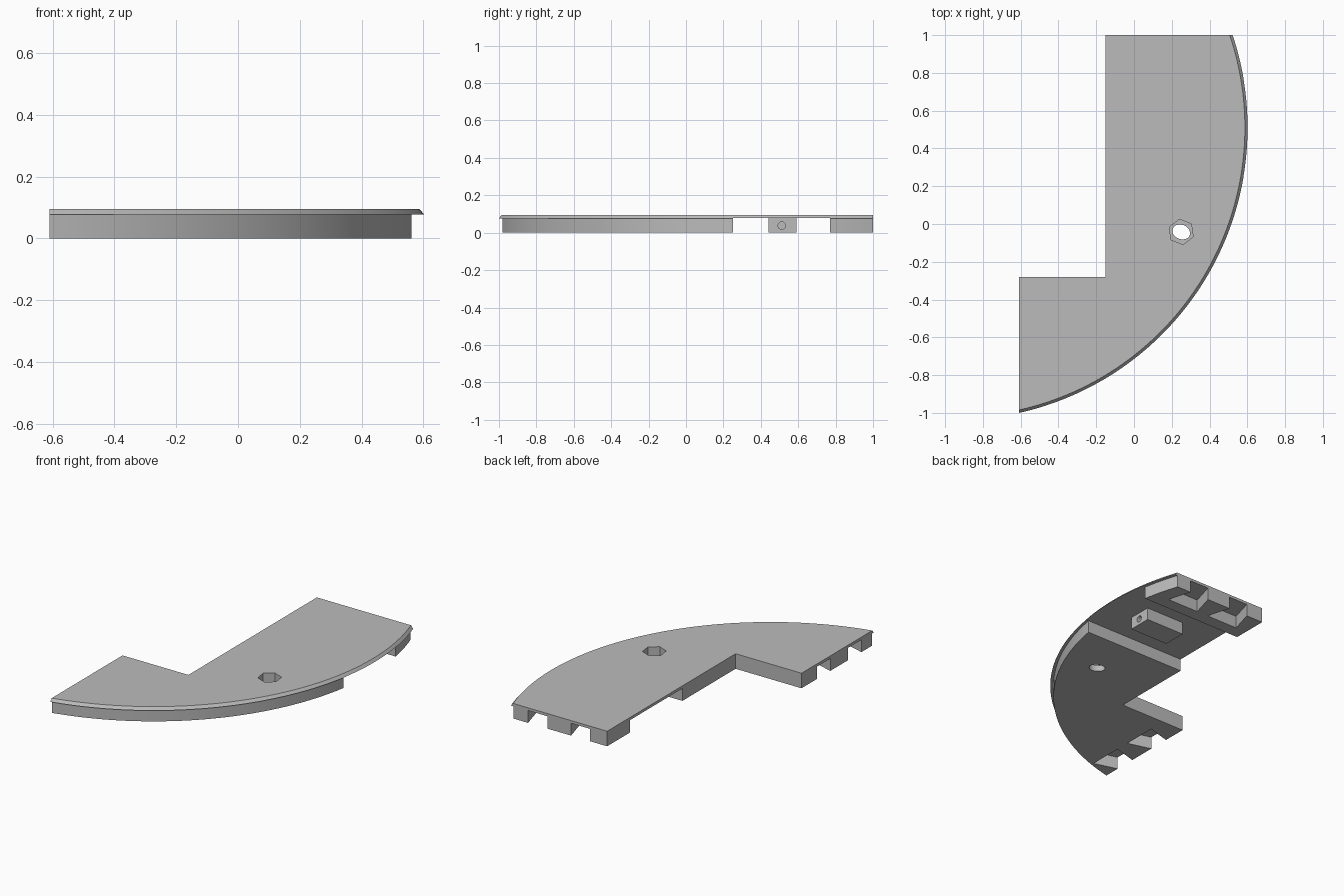
import bpy, bmesh, math

default_cube = bpy.data.objects.get("Cube")
if default_cube:
    bpy.data.objects.remove(default_cube, do_unlink=True)

# Single grey material
grey = bpy.data.materials.new("matte_grey")
grey.use_nodes = True
COLOUR = (0.5, 0.5, 0.5, 1)
grey.diffuse_color = COLOUR
grey.node_tree.nodes["Principled BSDF"].inputs["Base Color"].default_value = COLOUR

# Main dimensions
RADIUS, CX, CY = 1.547, -0.945, 0.51
LEFT, INNER, STEP, BACK = -0.61, -0.15, -0.28, 1.0
HEIGHT, UNDER = 0.095, 0.078


def outline(r, segments=72):
    """Plan outline: curved rim between the two end faces, then the square inner corner."""
    start = -math.acos((LEFT - CX) / r)
    end = math.asin((BACK - CY) / r)
    pts = []
    for i in range(segments + 1):
        a = start + (end - start) * i / segments
        pts.append((CX + r * math.cos(a), CY + r * math.sin(a)))
    return pts + [(INNER, BACK), (INNER, STEP), (LEFT, STEP)]


def loft(name, rings):
    """Closed solid through stacked outlines given as (points, z)."""
    bm = bmesh.new()
    loops = [[bm.verts.new((x, y, z)) for x, y in pts] for pts, z in rings]
    for a, b in zip(loops, loops[1:]):
        for i in range(len(a)):
            j = (i + 1) % len(a)
            bm.faces.new((a[i], a[j], b[j], b[i]))
    bm.faces.new(loops[0][::-1])
    bm.faces.new(loops[-1])
    bmesh.ops.recalc_face_normals(bm, faces=bm.faces)
    mesh = bpy.data.meshes.new(name)
    bm.to_mesh(mesh)
    bm.free()
    obj = bpy.data.objects.new(name, mesh)
    bpy.context.collection.objects.link(obj)
    mesh.materials.append(grey)
    return obj


def prism(name, pts, z0, z1):
    return loft(name, [(pts, z0), (pts, z1)])


def rect(x0, x1, y0, y1):
    return [(x0, y0), (x1, y0), (x1, y1), (x0, y1)]


def ellipse(cx, cy, rx, ry, count, turn):
    pts = []
    for i in range(count):
        a = math.tau * i / count
        u, v = rx * math.cos(a), ry * math.sin(a)
        pts.append((cx + u * math.cos(turn) - v * math.sin(turn),
                    cy + u * math.sin(turn) + v * math.cos(turn)))
    return pts


def cut(obj, cutter):
    cutter.hide_render = True
    mod = obj.modifiers.new("cut", "BOOLEAN")
    mod.operation, mod.solver, mod.object = "DIFFERENCE", "EXACT", cutter
    bpy.context.view_layer.objects.active = obj
    bpy.ops.object.modifier_apply(modifier=mod.name)
    bpy.data.objects.remove(cutter, do_unlink=True)


# Plate with an overhanging, bevelled curved lip
body = outline(RADIUS - 0.019)
plate = loft("base_plate", [(body, 0), (body, UNDER - 0.001),
                            (outline(RADIUS), UNDER - 0.001),
                            (outline(RADIUS - 0.015), HEIGHT)])

# Wide channel across the underside
cut(plate, prism("channel_cutter", rect(-1, 1, 0.25, 0.77), -0.1, UNDER))

# Dovetail sockets in both end faces
MOUTH, ROOT, DEPTH, OVER = 0.067, 0.11, 0.15, 0.02
flare = (ROOT - MOUTH) / DEPTH * OVER
dovetail = [(-MOUTH + flare, -OVER), (MOUTH - flare, -OVER), (ROOT, DEPTH), (-ROOT, DEPTH)]
for x in (0.335, 0.035):
    cut(plate, prism("rear_socket_cutter", [(x + u, BACK - v) for u, v in dovetail], -0.1, UNDER))
for y in (-0.81, -0.5):
    cut(plate, prism("side_socket_cutter", [(LEFT + v, y + u) for u, v in dovetail], -0.1, UNDER))

# Hexagonal nut pocket with an oval through hole
TURN = math.radians(-22)
cut(plate, prism("pocket_cutter", ellipse(0.25, -0.042, 0.068, 0.068, 6, TURN), 0.04, 0.2))
cut(plate, prism("hole_cutter", ellipse(0.25, -0.042, 0.048, 0.038, 32, TURN), -0.1, 0.2))

# Pin block hanging in the channel, with a blind round hole
block = prism("pin_block", rect(0.12, 0.39, 0.44, 0.59), 0, UNDER + 0.003)
pin = prism("pin_cutter", ellipse(0, 0, 0.02, 0.02, 24, 0), -0.1, 0.1)
pin.rotation_euler.y = math.pi / 2
pin.location = (0.35, 0.512, 0.038)
bpy.context.view_layer.update()
cut(block, pin)

# Smooth the curved rims and keep the edges crisp
for obj in (plate, block):
    bpy.ops.object.select_all(action="DESELECT")
    obj.select_set(True)
    bpy.context.view_layer.objects.active = obj
    bpy.ops.object.shade_smooth_by_angle(angle=math.radians(25))
